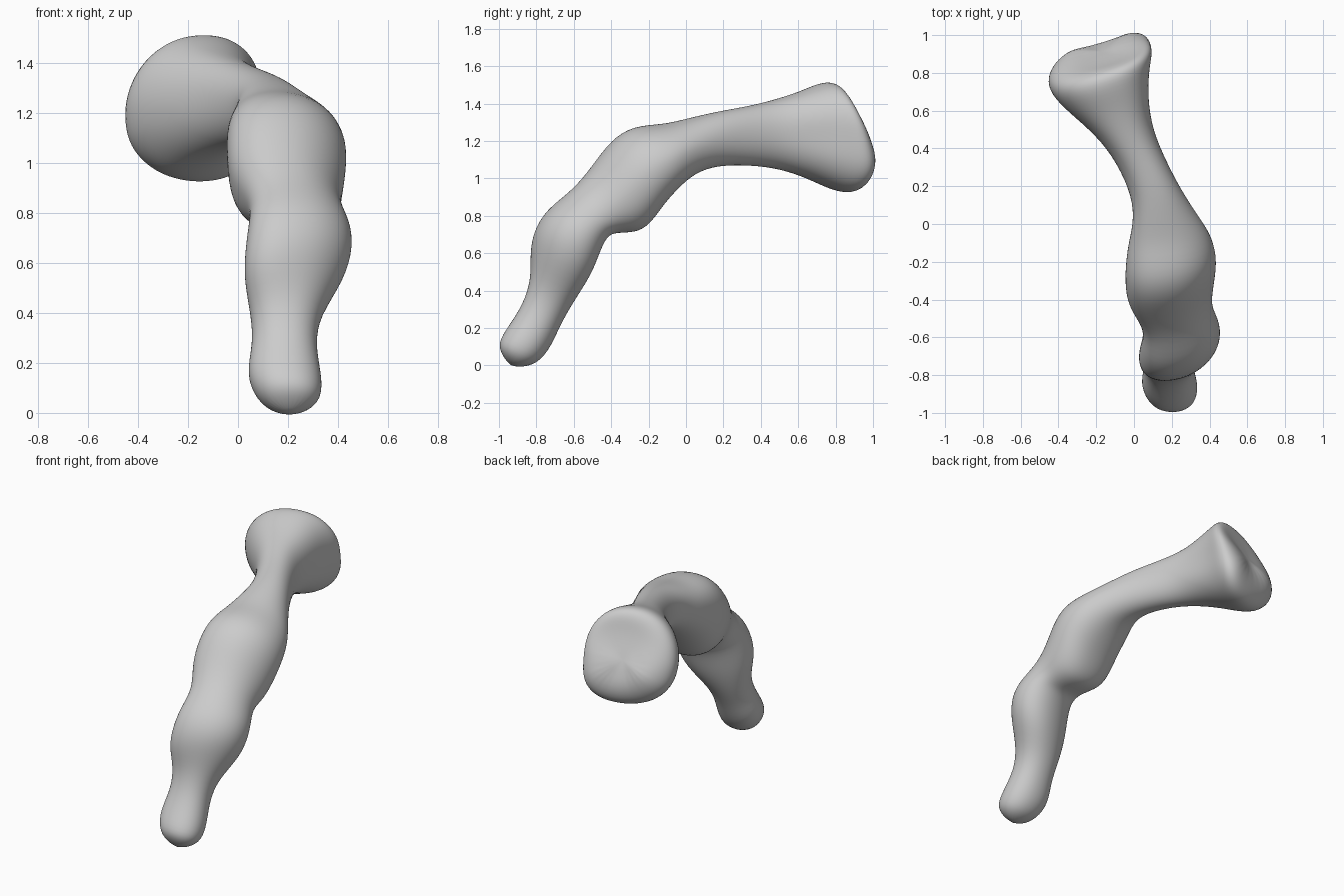
import bpy
import bmesh
from math import cos, sin, pi, copysign
from mathutils import Vector

SIDES = 24

# Each ring: upper edge (y, z), lower edge (y, z), x range (low, high)
fingertip = [
    (-.98, .05, -.88, -.01, .13, .28),
    (-1.01, .12, -.79, .01, .07, .34),
    (-.95, .21, -.72, .1, .03, .335),
    (-.87, .33, -.67, .22, .06, .31),
    (-.83, .46, -.6, .34, .05, .33),
]
middle_joint = [
    (-.83, .6, -.51, .48, .02, .43),
    (-.81, .72, -.46, .62, .03, .465),
    (-.74, .84, -.42, .7, .045, .45),
    (-.6, .94, -.36, .71, .05, .41),
]
knuckle = [
    (-.5, 1.07, -.25, .71, -.03, .42),
    (-.4, 1.21, -.18, .77, -.045, .435),
    (-.28, 1.285, -.12, .86, -.045, .44),
    (-.12, 1.29, -.04, .95, -.03, .41),
    (0, 1.32, .05, 1.03, 0, .34),
]
shaft = [
    (.17, 1.36, .17, 1.07, -.01, .24),
    (.35, 1.39, .35, 1.07, -.09, .15),
    (.5, 1.43, .5, 1.05, -.2, .09),
]
flared_end = [
    (.62, 1.47, .64, 1, -.35, .07),
    (.72, 1.515, .76, .94, -.445, .08),
    (.79, 1.52, .87, .91, -.465, .1),
    (.83, 1.47, .945, .96, -.42, .07),
    (.85, 1.39, .97, 1.07, -.34, -.01),
]

# Each part: rings, sideways turn, lean of the upper side, squareness below
parts = [
    (fingertip, 0, 0, .95),
    (middle_joint, .2, -.01, .95),
    (knuckle, .1, -.035, .9),
    (shaft, .22, 0, .95),
    (flared_end, .3, .045, .75),
]


def rounded(value, power):
    """Superellipse coordinate: lower powers give a squarer outline."""
    return copysign(abs(value) ** power, value)


def add_ring(bm, section, turn, lean, low_power, flared):
    """Add one tilted cross-section, turned sideways and leaning at the top."""
    top_y, top_z, low_y, low_z, low_x, high_x = section
    centre = Vector((low_x + high_x, top_y + low_y, top_z + low_z)) / 2
    half_width = (high_x - low_x) / 2
    across = Vector((half_width, half_width * turn, 0))
    upward = Vector((0, top_y - low_y, top_z - low_z)) / 2
    ring = []
    for step in range(SIDES):
        angle = 2 * pi * step / SIDES
        c, s = cos(angle), sin(angle)
        power = low_power if s < 0 else .92
        bend = Vector((lean * max(s, 0), 0, 0))
        if flared:
            # Sides curled back, lower corner lifted on one side
            bend.y = .025 * c * c * (1 - s)
            bend.z = .06 * min(s, 0) * min(c, 0)
        point = (centre + across * rounded(c, power)
                 + upward * rounded(s, power) + bend)
        ring.append(bm.verts.new(point))
    return ring, centre


def bridge(bm, first, second):
    for i in range(SIDES):
        j = (i + 1) % SIDES
        bm.faces.new((first[i], first[j], second[j], second[i]))


def close_end(bm, ring, centre, offset):
    """Fan the end ring into a single middle point."""
    middle = bm.verts.new(centre + offset)
    for i in range(SIDES):
        bm.faces.new((ring[i], ring[(i + 1) % SIDES], middle))


default_cube = bpy.data.objects.get("Cube")
if default_cube:
    bpy.data.objects.remove(default_cube, do_unlink=True)

# Pale grey surface
grey = bpy.data.materials.new("pale_grey")
grey.use_nodes = True
colour = (.6, .6, .6, 1)
grey.diffuse_color = colour
grey.node_tree.nodes["Principled BSDF"].inputs["Base Color"].default_value = colour

# Continuous bent digit, lofted from tip to flared end
bm = bmesh.new()
rings = []
for part, turn, lean, low_power in parts:
    for section in part:
        rings.append(add_ring(bm, section, turn, lean, low_power, part is flared_end))
for (first, _), (second, _) in zip(rings, rings[1:]):
    bridge(bm, first, second)
close_end(bm, *rings[0], Vector((0, -.01, -.02)))
close_end(bm, *rings[-1], Vector((0, 0, 0)))
bmesh.ops.recalc_face_normals(bm, faces=bm.faces)

mesh = bpy.data.meshes.new("bent_digit")
bm.to_mesh(mesh)
bm.free()
mesh.materials.append(grey)
digit = bpy.data.objects.new("bent_digit", mesh)
bpy.context.collection.objects.link(digit)

# Soft, smooth skin
smoothing = digit.modifiers.new("smoothing", "SUBSURF")
smoothing.levels = smoothing.render_levels = 2
for face in mesh.polygons:
    face.use_smooth = True
